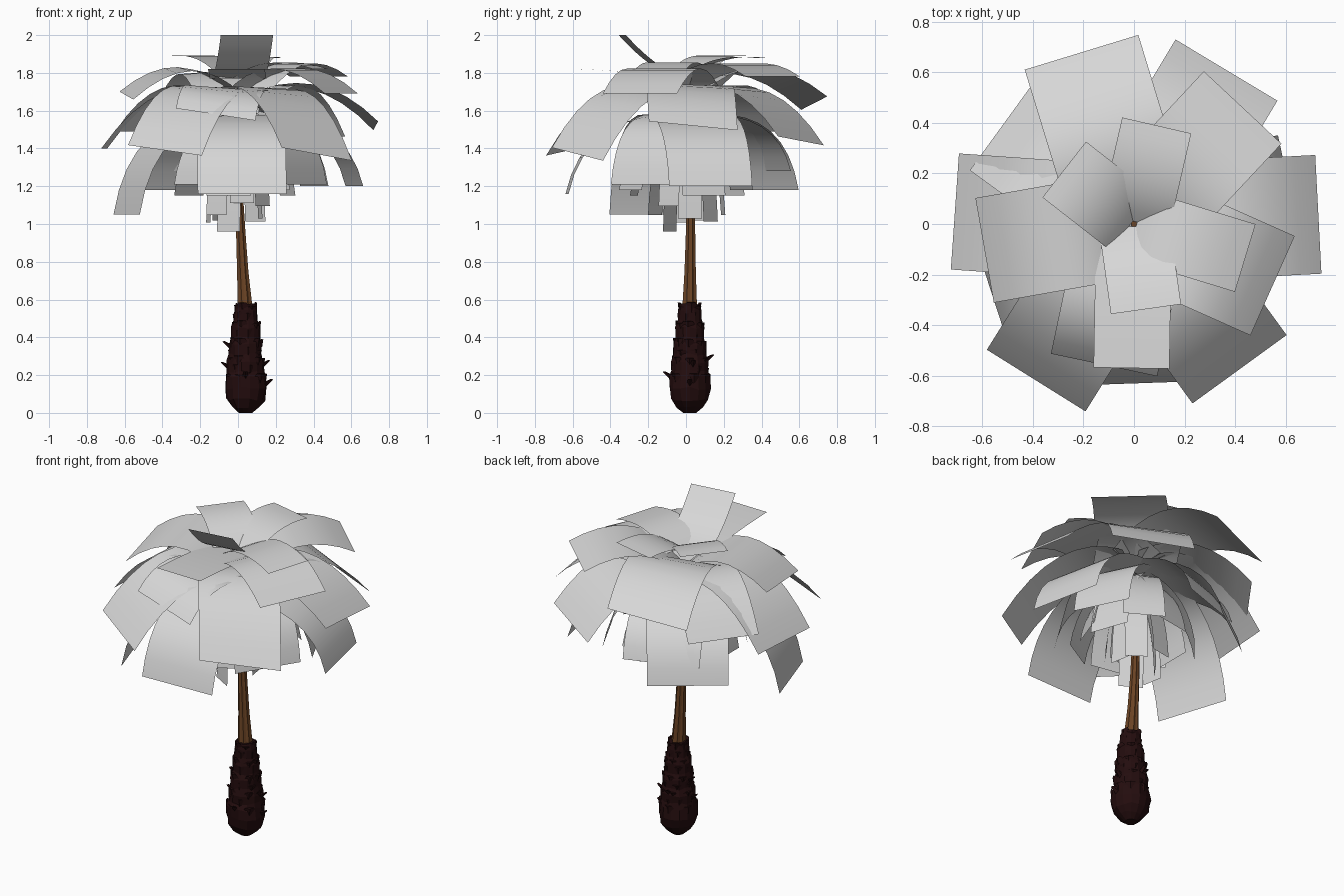
import bpy, bmesh, math, random
from mathutils import Vector

random.seed(4)
if "Cube" in bpy.data.objects:
    bpy.data.objects.remove(bpy.data.objects["Cube"])


def material(name, rgb):
    m = bpy.data.materials.new(name)
    m.use_nodes = True
    m.diffuse_color = (*rgb, 1)
    bsdf = next(n for n in m.node_tree.nodes if n.type == "BSDF_PRINCIPLED")
    bsdf.inputs["Base Color"].default_value = (*rgb, 1)
    bsdf.inputs["Roughness"].default_value = 0.9
    return m


leaf_mat = material("pale grey leaf", (0.68, 0.68, 0.68))
wood_mat = material("brown wood", (0.15, 0.058, 0.018))
bark_mat = material("dark bark", (0.017, 0.0038, 0.0042))


def finish(bm, name, mat, smooth=False):
    mesh = bpy.data.meshes.new(name)
    bm.to_mesh(mesh)
    bm.free()
    ob = bpy.data.objects.new(name, mesh)
    bpy.context.collection.objects.link(ob)
    mesh.materials.append(mat)
    for p in mesh.polygons:
        p.use_smooth = smooth
    return ob


def loft(bm, rings):
    """Skin closed rings of points and cap both ends."""
    loops = [[bm.verts.new(p) for p in ring] for ring in rings]
    n = len(loops[0])
    for a, b in zip(loops, loops[1:]):
        for i in range(n):
            j = (i + 1) % n
            bm.faces.new((a[i], a[j], b[j], b[i]))
    bm.faces.new(loops[0][::-1])
    bm.faces.new(loops[-1])


def ring(x, y, z, r, n, rough, lift):
    pts = []
    for i in range(n):
        a = math.tau * i / n
        q = r * (1 + random.uniform(-rough, rough))
        pts.append((x + q * math.cos(a), y + q * math.sin(a),
                    z + random.uniform(-lift, lift)))
    return pts


# Leaves: bent rectangular cards, (heading, reach, tip height, width, tip tilt)
def leaf(name, heading, reach, tip_z, width, tilt, root_z, bend, bend_z, steps=8):
    a = math.radians(heading)
    out = Vector((math.cos(a), math.sin(a), 0))
    side = Vector((-math.sin(a), math.cos(a), 0))
    up = Vector((0, 0, 1))
    p0 = out * 0.01 + up * root_z
    p1 = out * reach * bend + up * bend_z
    p2 = out * reach + up * tip_z
    bm = bmesh.new()
    rows = []
    for i in range(steps + 1):
        t = i / steps
        c = p0 * (1 - t) ** 2 + p1 * 2 * t * (1 - t) + p2 * t * t
        s = (side + up * tilt * t) * width / 2
        rows.append((bm.verts.new(c - s), bm.verts.new(c + s)))
    for (l0, r0), (l1, r1) in zip(rows, rows[1:]):
        bm.faces.new((l0, l1, r1, r0))
    finish(bm, name, leaf_mat, True)


# Each tier: root height, bend position along the reach, bend height, leaves
tiers = {
    "crown_leaf": (1.77, 0.4, 1.91, [
        (142, .35, 1.89, .28, 0), (77, .40, 1.88, .28, 0),
        (343, .46, 1.82, .28, 0)]),
    "level_leaf": (1.77, 0.5, 1.81, [
        (278, .34, 2.0, .28, 0), (269, .57, 1.82, .30, 0)]),
    "upper_leaf": (1.68, 0.45, 1.96, [
        (107, .71, 1.64, .47, -.15), (47, .63, 1.78, .42, 0),
        (190, .60, 1.68, .42, -.1), (336, .60, 1.69, .43, 0)]),
    "front_leaf": (1.64, 0.65, 1.83, [(258, .57, 1.58, .43, -.15)]),
    "middle_leaf": (1.67, 0.55, 1.86, [
        (59, .71, 1.44, .47, -.1), (3, .73, 1.52, .47, -.1),
        (306, .71, 1.37, .46, -.15), (238, .73, 1.39, .46, -.12),
        (176, .71, 1.40, .46, 0), (144, .65, 1.49, .42, 0)]),
    "lower_leaf": (1.58, 0.85, 1.60, [
        (272, .63, 1.16, .47, 0), (12, .63, 1.20, .45, 0),
        (126, .57, 1.18, .46, 0), (109, .51, 1.28, .45, 0),
        (328, .43, 1.21, .40, 0), (26, .45, 1.20, .34, 0),
        (198, .62, 1.05, .45, 0)]),
}
for name, (root_z, bend, bend_z, cards) in tiers.items():
    for k, card in enumerate(cards):
        leaf(f"{name}_{k + 1}", *card, root_z, bend, bend_z)

# Hanging skirt of old leaves close to the trunk
for k in range(9):
    leaf(f"skirt_leaf_{k + 1}", 20 + k * 40, 0.28 + 0.06 * (k % 2),
         1.15 + 0.03 * (k % 3), 0.24, 0, 1.62, 0.85, 1.5)
for k in range(8):
    leaf(f"inner_leaf_{k + 1}", 10 + k * 45, 0.12 + 0.04 * (k % 3),
         random.uniform(1.0, 1.12), 0.13, 0, 1.6, 0.9, 1.45)
leaf("longest_inner_leaf", 240, 0.10, 0.96, 0.14, 0, 1.6, 0.9, 1.4)

# Slim fluted upper trunk
bm = bmesh.new()
path = [(.04, .02, .50, .042), (.035, .02, .60, .037), (.025, .022, .75, .030),
        (.015, .024, .95, .025), (.005, .022, 1.15, .022),
        (0, .012, 1.45, .019), (0, 0, 1.66, .014)]
rings = []
for x, y, z, r in path:
    pts = []
    for i in range(16):
        a = math.tau * i / 16
        q = r * (1.08 if i % 2 else 0.9)
        pts.append((x + q * math.cos(a), y + q * math.sin(a), z))
    rings.append(pts)
loft(bm, rings)
finish(bm, "upper_trunk", wood_mat)

# Bulbous rough lower trunk
bm = bmesh.new()
profile = [(0, .035), (.03, .07), (.07, .10), (.13, .112), (.19, .108),
           (.22, .096), (.27, .098), (.31, .087), (.36, .088), (.40, .076),
           (.45, .077), (.49, .064), (.54, .062), (.575, .054)]
loft(bm, [ring(.04, .02, z, r, 14, .05 if z else 0, .008 if z else 0)
          for z, r in profile])
finish(bm, "lower_trunk", bark_mat)


def trunk_radius(z):
    for (z0, r0), (z1, r1) in zip(profile, profile[1:]):
        if z <= z1:
            return r0 + (r1 - r0) * (z - z0) / (z1 - z0)
    return profile[-1][1]


def scale(bm, angle, z, width, height, jut):
    """Thick blunt flake of bark that leans out from the trunk."""
    out = Vector((math.cos(angle), math.sin(angle), 0))
    side = Vector((-out.y, out.x, 0))
    base = Vector((.04, .02, z)) + out * (trunk_radius(z) - 0.014)
    up = Vector((0, 0, height))
    low = [base - side * width - out * .01, base + out * 0.014 - up * 0.3,
           base + side * width - out * .01, base + up * 0.3 - out * 0.01]
    top = base + out * (jut + 0.01) + up
    high = [top - side * width * .6 - out * .004, top + out * .003 - up * 0.1,
            top + side * width * .6 - out * .004, top - out * .008]
    loft(bm, [low, high])


# Overlapping bark flakes in staggered rows, plus a few longer stubs
bm = bmesh.new()
for row in range(9):
    z = 0.17 + row * 0.047
    for i in range(7):
        a = math.tau * (i + 0.5 * (row % 2)) / 7 + random.uniform(-.2, .2)
        scale(bm, a, z, random.uniform(.03, .045), random.uniform(.02, .04),
              random.uniform(0, .008))
for degrees, z in [(0, .15), (180, .24), (10, .25), (175, .35),
                   (90, .28), (270, .19)]:
    scale(bm, math.radians(degrees), z, .016, .03, .036)
finish(bm, "bark_scales", bark_mat)
